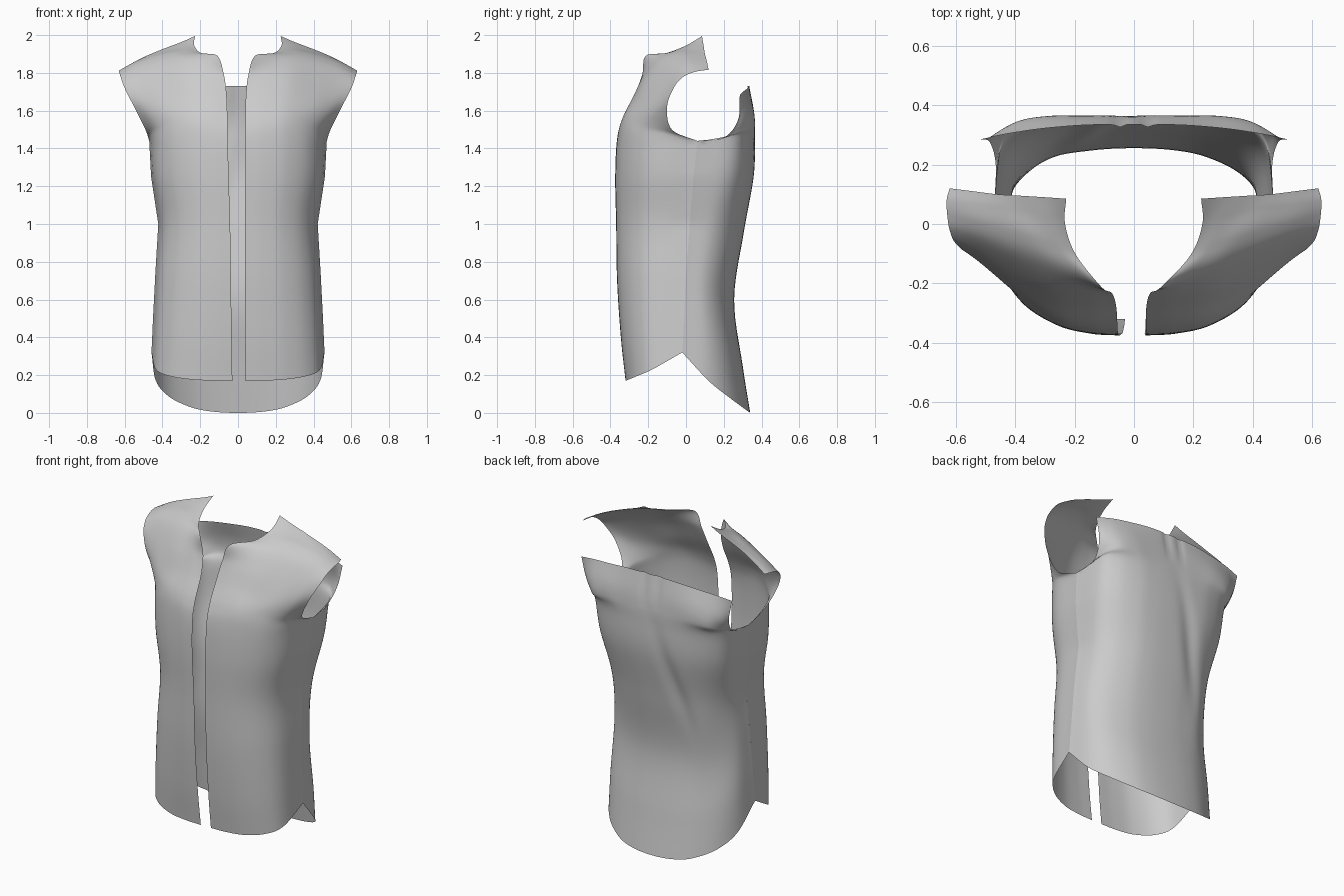
import bpy, bmesh, math
from mathutils import Vector

if "Cube" in bpy.data.objects:
    bpy.data.objects.remove(bpy.data.objects["Cube"])

SUB = 7          # subdivisions per control cell
SEAM = 5         # control row where the side seam meets the armhole
FRACTIONS = (.08, .3, .55, .8, .95, 1)

# torso rows: side z, centre z, side y, centre y, half width, roundness
FRONT = [(.32, .17, -.02, -.32, .458, 3), (.5, .4, -.01, -.345, .45, 2.9),
         (.75, .7, 0, -.365, .437, 2.75), (1, 1, .02, -.37, .422, 2.7),
         (1.25, 1.25, .04, -.375, .46, 2.7), (1.44, 1.45, .06, -.365, .47, 2.8)]
BACK = [(.32, 0, -.02, .34, .458, 2.3), (.5, .25, -.01, .30, .45, 2.4),
        (.75, .6, 0, .255, .437, 2.35), (1, .95, .02, .305, .422, 2.5),
        (1.25, 1.25, .04, .358, .46, 3), (1.44, 1.45, .06, .365, .47, 3.5)]

# chest and shoulder rows, from the opening / neck edge to the armhole edge
FRONT_YOKE = [
    [(.04, -.335, 1.56), (.14, -.335, 1.56), (.25, -.318, 1.56), (.36, -.262, 1.55), (.443, -.185, 1.53), (.49, -.075, 1.50)],
    [(.042, -.275, 1.68), (.14, -.275, 1.68), (.26, -.265, 1.66), (.39, -.215, 1.64), (.49, -.152, 1.63), (.55, -.10, 1.62)],
    [(.055, -.232, 1.79), (.16, -.222, 1.79), (.28, -.205, 1.77), (.41, -.15, 1.75), (.52, -.10, 1.73), (.60, -.065, 1.72)],
    [(.09, -.213, 1.89), (.19, -.17, 1.875), (.3, -.13, 1.865), (.42, -.085, 1.84), (.53, -.045, 1.81), (.62, -.02, 1.775)],
    [(.19, -.105, 1.905), (.26, -.075, 1.91), (.34, -.045, 1.905), (.44, -.015, 1.88), (.54, .01, 1.845), (.628, .03, 1.80)],
    [(.23, 0, 1.945), (.29, .02, 1.94), (.37, .04, 1.92), (.455, .055, 1.895), (.545, .065, 1.858), (.63, .08, 1.812)],
    [(.226, .085, 1.995), (.30, .09, 1.963), (.38, .095, 1.933), (.46, .10, 1.901), (.54, .11, 1.863), (.62, .12, 1.815)]]
BACK_YOKE = [
    [(0, .362, 1.55), (.16, .364, 1.54), (.29, .363, 1.53), (.39, .342, 1.51), (.445, .285, 1.49), (.465, .2, 1.457)],
    [(0, .352, 1.63), (.16, .356, 1.62), (.3, .354, 1.61), (.4, .338, 1.59), (.46, .308, 1.57), (.485, .275, 1.55)],
    [(0, .335, 1.73), (.16, .333, 1.727), (.3, .322, 1.715), (.4, .308, 1.705), (.46, .297, 1.695), (.515, .285, 1.685)]]


def torso_row(row, start):
    """Quarter of a rounded oval; height follows depth so hems dip toward the centre."""
    zs, zc, ys, yc, w, n = row
    pts = []
    for f in (start,) + FRACTIONS[1:]:
        t = max(0, 1 - f ** n) ** (1 / n)
        pts.append(Vector((f * w, ys + (yc - ys) * t, zs + (zc - zs) * t ** .8)))
    return pts


def spline(a, b, c, d, t):
    return .5 * (2 * b + (c - a) * t + (2 * a - 5 * b + 4 * c - d) * t * t
                 + (3 * b - a - 3 * c + d) * t ** 3)


def refine(pts, seam=False):
    """Smooth curve through points; the side seam stays straight to the armhole."""
    out = []
    for i in range(len(pts) - 1):
        b, c = pts[i], pts[i + 1]
        a = pts[i - 1] if i and not (seam and i == SEAM) else 2 * b - c
        d = pts[i + 2] if i + 2 < len(pts) else 2 * c - b
        for k in range(SUB):
            t = k / SUB
            out.append(b.lerp(c, t) if seam and i < SEAM else spline(a, b, c, d, t))
    return out + [pts[-1].copy()]


def half_grid(torso, yoke, start):
    rows = [torso_row(r, start) for r in torso] + [[Vector(p) for p in r] for r in yoke]
    cols = [refine(list(c), j == 5) for j, c in enumerate(zip(*rows))]
    if start == 0:   # mirrored continuation keeps the centre back smooth
        full = [[Vector((-c.x, c.y, c.z)) for c in r[:0:-1]] + list(r) for r in zip(*cols)]
        return [refine(r) for r in full]
    return [refine(list(r)) for r in zip(*cols)]


def make_panel(name, grid, shape):
    bm = bmesh.new()
    vs = [[bm.verts.new(shape(p)) for p in r] for r in grid]
    for r, s in zip(vs, vs[1:]):
        for j in range(len(r) - 1):
            bm.faces.new((r[j], r[j + 1], s[j + 1], s[j]))
    bmesh.ops.recalc_face_normals(bm, faces=bm.faces)
    mid = bm.faces[:][len(bm.faces) // 2]
    if mid.normal.y * mid.calc_center_median().y < 0:
        bmesh.ops.reverse_faces(bm, faces=bm.faces)
    me = bpy.data.meshes.new(name)
    bm.to_mesh(me)
    bm.free()
    for p in me.polygons:
        p.use_smooth = True
    bpy.context.collection.objects.link(bpy.data.objects.new(name, me))


def bump(v, width):
    return math.exp(-(v / width) ** 2)


# front panels: the left one's opening edge leans slightly
def right_shape(p):
    return p


def left_shape(p):
    lean = (.012 - .018 * p.z) * bump(p.x - .04, .12)
    return Vector((-p.x + lean, p.y, p.z))


# back panel: two pleat creases at the top and soft drape folds
def back_shape(p):
    x, y, z = p
    top = min(1, max(0, (z - 1.52) / .15))
    y -= .01 * top * bump(abs(x) - .05, .014)
    y -= .015 * bump(x + .05 + .28 * (1.4 - z), .05) * bump(z - 1.1, .28)
    y += .015 * bump(x + .28, .07) * bump(z - .75, .25)
    return Vector((x, y, z))


front = half_grid(FRONT, FRONT_YOKE, .085)
make_panel("front_panel_right", front, right_shape)
make_panel("front_panel_left", front, left_shape)
make_panel("back_panel", half_grid(BACK, BACK_YOKE, 0), back_shape)
